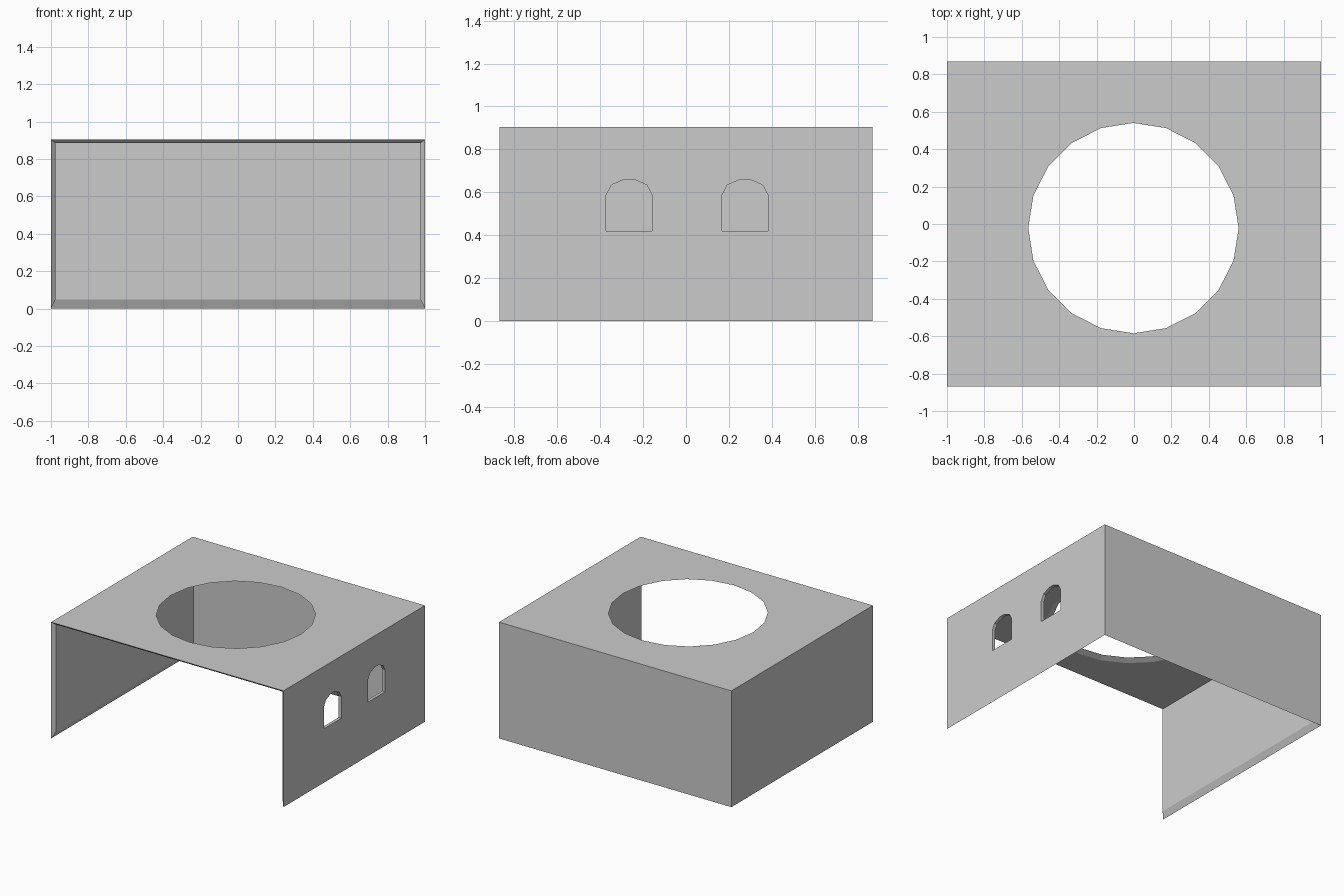
import bpy, bmesh, math

if "Cube" in bpy.data.objects:
    bpy.data.objects.remove(bpy.data.objects["Cube"])


def make_object(name, verts, faces):
    bm = bmesh.new()
    vs = [bm.verts.new(v) for v in verts]
    for f in faces:
        bm.faces.new([vs[i] for i in f])
    bmesh.ops.recalc_face_normals(bm, faces=bm.faces)
    mesh = bpy.data.meshes.new(name)
    bm.to_mesh(mesh)
    bm.free()
    ob = bpy.data.objects.new(name, mesh)
    bpy.context.collection.objects.link(ob)
    return ob


def prism(name, a, b):
    """Closed solid between two matching rings."""
    n = len(a)
    sides = [(i, (i + 1) % n, n + (i + 1) % n, n + i) for i in range(n)]
    return make_object(name, a + b, [tuple(range(n)), tuple(range(n, 2 * n))] + sides)


def box_corners(x, y, z0, z1):
    ring = [(-x, -y), (x, -y), (x, y), (-x, y)]
    return [(px, py, z) for z in (z0, z1) for px, py in ring]


# Thin-walled room: open front and bottom, with bevelled rims
outer = box_corners(1.0, 0.87, 0.0, 0.905)
inner = box_corners(0.976, 0.847, 0.048, 0.885)
panels = [(4, 5, 6, 7), (2, 3, 7, 6), (1, 2, 6, 5), (3, 0, 4, 7)]
rim = [(0, 4), (4, 5), (5, 1), (1, 2), (2, 3), (3, 0)]
faces = panels + [tuple(i + 8 for i in f) for f in panels]
faces += [(a, b, b + 8, a + 8) for a, b in rim]
room = make_object("room_shell", outer + inner, faces)


# Round roof opening, slightly wider on the inside
def circle(r, z, n=20):
    return [(-0.003 + r * math.cos(2 * math.pi * i / n),
             -0.022 + r * math.sin(2 * math.pi * i / n), z) for i in range(n)]


cutters = [prism("roof_hole_cutter", circle(0.6525, 0.865), circle(0.5175, 0.925))]

# Two arched windows in the right wall
arch = [(-0.107, 0.42), (0.107, 0.42), (0.107, 0.587), (0.082, 0.634),
        (0.022, 0.66), (-0.022, 0.66), (-0.082, 0.634), (-0.107, 0.587)]
for cy in (-0.265, 0.275):
    cutters.append(prism("window_cutter",
                         [(0.9, cy + y, z) for y, z in arch],
                         [(1.1, cy + y, z) for y, z in arch]))

for c in cutters:
    c.hide_render = True
    m = room.modifiers.new(c.name, 'BOOLEAN')
    m.operation = 'DIFFERENCE'
    m.solver = 'EXACT'
    m.object = c

# Apply the cuts and remove the helpers
bpy.context.view_layer.objects.active = room
room.select_set(True)
for m in list(room.modifiers):
    bpy.ops.object.modifier_apply(modifier=m.name)
for c in cutters:
    bpy.data.objects.remove(c)
